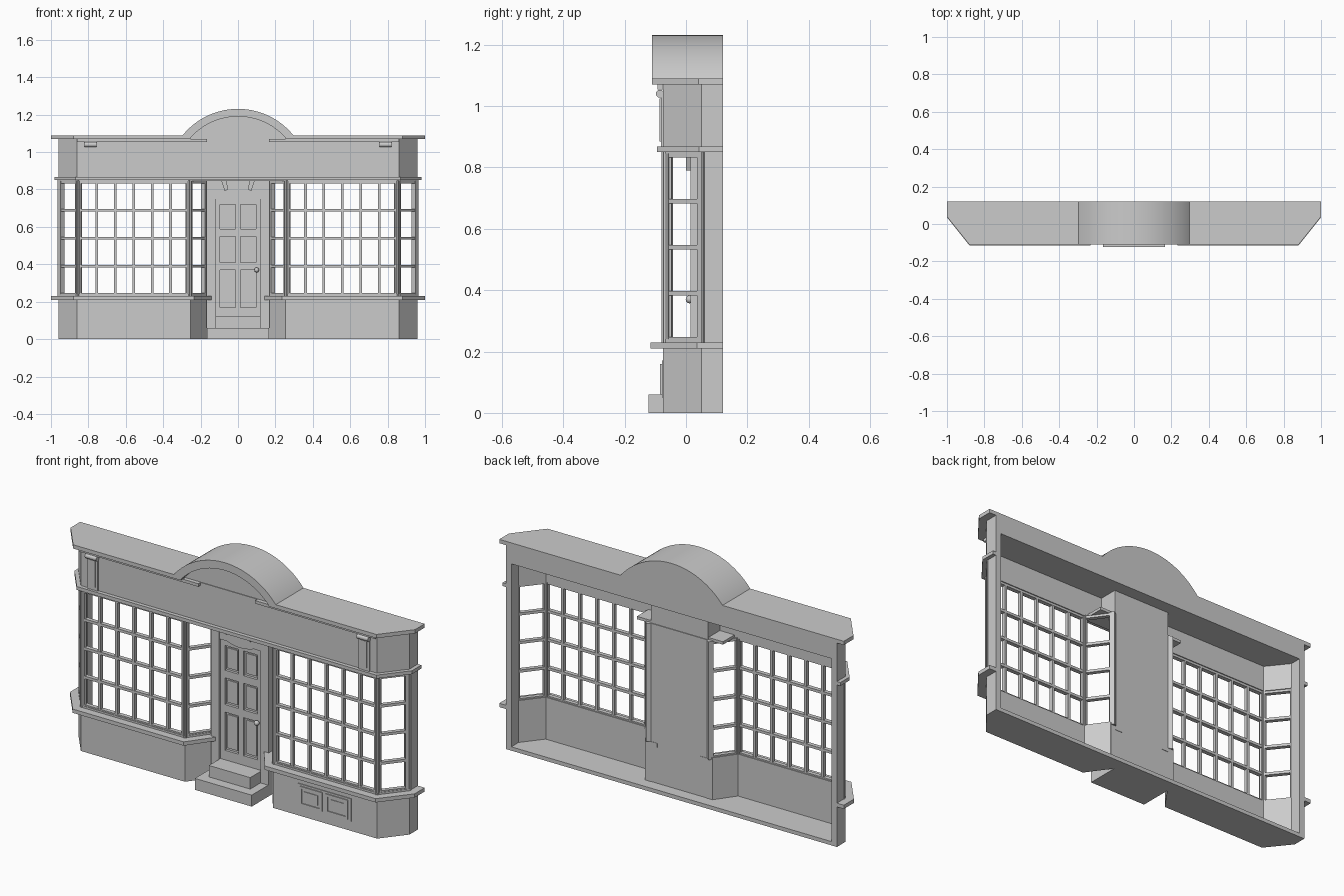
import bpy, bmesh, math
from mathutils import Vector, Matrix

if "Cube" in bpy.data.objects:
    bpy.data.objects.remove(bpy.data.objects["Cube"])

GREY = (0.6, 0.6, 0.6, 1)
grey = bpy.data.materials.new("plain grey")
grey.use_nodes = True
grey.diffuse_color = GREY
grey.node_tree.nodes["Principled BSDF"].inputs["Base Color"].default_value = GREY


def finish(name, bm, mirror=False, smooth=False):
    bmesh.ops.recalc_face_normals(bm, faces=bm.faces)
    mesh = bpy.data.meshes.new(name)
    bm.to_mesh(mesh)
    bm.free()
    mesh.materials.append(grey)
    ob = bpy.data.objects.new(name, mesh)
    bpy.context.collection.objects.link(ob)
    if mirror:
        ob.modifiers.new("mirror", 'MIRROR').use_mirror_merge = False
    if smooth:
        bpy.ops.object.select_all(action='DESELECT')
        ob.select_set(True)
        bpy.context.view_layer.objects.active = ob
        bpy.ops.object.shade_smooth_by_angle(angle=math.radians(30))
    return ob


def add_box(bm, x0, x1, y0, y1, z0, z1):
    size = Matrix.Diagonal((x1 - x0, y1 - y0, z1 - z0, 1))
    mid = Matrix.Translation(((x0 + x1) / 2, (y0 + y1) / 2, (z0 + z1) / 2))
    bmesh.ops.create_cube(bm, size=1, matrix=mid @ size)


def boxes(name, items, mirror=False):
    bm = bmesh.new()
    for item in items:
        add_box(bm, *item)
    return finish(name, bm, mirror)


def prism(name, pts, lo, hi, axis='z', mirror=False, smooth=False):
    """Extrude a plan outline in z, or an elevation outline in y."""
    bm = bmesh.new()
    put = (lambda p, h: (p[0], p[1], h)) if axis == 'z' else (lambda p, h: (p[0], h, p[1]))
    a = [bm.verts.new(put(p, lo)) for p in pts]
    b = [bm.verts.new(put(p, hi)) for p in pts]
    bm.faces.new(a)
    bm.faces.new(b)
    for i in range(len(pts)):
        j = (i + 1) % len(pts)
        bm.faces.new((a[i], a[j], b[j], b[i]))
    return finish(name, bm, mirror, smooth)


def offset(path, d):
    """Mitred offset of an open plan path; positive goes indoors."""
    pts = [Vector(p) for p in path]
    norms = []
    for p, q in zip(pts, pts[1:]):
        t = (q - p).normalized()
        norms.append(Vector((t.y, -t.x)))
    out = []
    for i, p in enumerate(pts):
        n0, n1 = norms[max(i - 1, 0)], norms[min(i, len(norms) - 1)]
        m = (n0 + n1).normalized()
        out.append(p + m * (d / m.dot(n0)))
    return out


def band(name, path, inner, outer, z0, z1, mirror=False):
    outline = offset(path, outer) + offset(path, inner)[::-1]
    return prism(name, outline, z0, z1, mirror=mirror)


def both(path):
    return path + [(-x, y) for x, y in reversed(path)]


# Plan lines
BAY = [(.96, .12), (.96, .05), (.86, -.075), (.255, -.075), (.165, .05), (.165, .06)]
FRONT = both(BAY[:3])
WALL = .03

# Walls
prism("floor", both(BAY[:5]), 0, .02)
band("bay_base", BAY, WALL, 0, 0, .24, True)
band("side_pier", BAY[:2], WALL, 0, .2, 1, True)
band("fascia", FRONT, WALL, 0, .845, 1)
prism("header", FRONT, .98, 1.07)
band("window_sill", BAY, .01, -.04, .21, .23, True)
band("fascia_moulding", FRONT, .01, -.02, .85, .868)

# Bay window glazing bars
bm = bmesh.new()
line = offset(BAY, .014)[1:5]
for (p, q), cols in zip(zip(line, line[1:]), (1, 6, 1)):
    d = q - p
    turn = Matrix.Rotation(math.atan2(d.y, d.x), 4, 'Z')

    def bar(pos, z, sx, sy, sz):
        m = Matrix.Translation((pos.x, pos.y, z)) @ turn @ Matrix.Diagonal((sx, sy, sz, 1))
        bmesh.ops.create_cube(bm, size=1, matrix=m)

    for i in range(cols + 1):
        end = i in (0, cols)
        bar(p + d * (i / cols), .54, .026 if end else .014, .026 if end else .02, .62)
    for k in range(5):
        bar((p + q) / 2, .24 + .15 * k, d.length, .022, .014)
finish("window_bars", bm, mirror=True)

# Cornice with a break for the arch
prism("cornice", both([(1, .12), (1, .04), (.88, -.11), (.255, -.11), (.255, -.07)]), 1.07, 1.09)
boxes("cornice_strip", [(.165, .86, -.093, -.07, 1.054, 1.07)], True)


# Arched pediment
def arc(r, z_end, n=40):
    a0 = math.asin((z_end - .85) / r)
    return [(r * math.cos(a0 + (math.pi - 2 * a0) * i / n),
             .85 + r * math.sin(a0 + (math.pi - 2 * a0) * i / n)) for i in range(n + 1)]


prism("arch_body", arc(.381, 1.072), -.075, .12, 'y', smooth=True)
prism("arch_band", arc(.381, 1.072) + arc(.34, 1.072)[::-1], -.11, -.07, 'y', smooth=True)

# Fascia brackets with rounded caps
boxes("fascia_bracket", [(.757, .82, -.082, -.07, .868, 1.045),
                         (.77, .807, -.087, -.08, .885, 1.025)], True)
bm = bmesh.new()
cap = Matrix.Translation((.7885, -.085, 1.04)) @ Matrix.Rotation(math.pi / 2, 4, 'Y')
bmesh.ops.create_cone(bm, cap_ends=True, segments=16, radius1=.013, radius2=.013,
                      depth=.066, matrix=cap)
finish("bracket_cap", bm, mirror=True, smooth=True)

# Doorway
boxes("door_wall", [(-.165, .165, .04, .058, 0, .85)])
boxes("doorway_block", [(-.165, .165, -.05, .054, .85, .985)])
boxes("doorway_ceiling", [(-.25, .25, -.074, .05, .845, .86)])
boxes("door_jamb", [(.12, .168, .015, .05, .06, .85)], True)
dip = [(.08 - .16 * i / 12, .735 + .015 * abs(1 - i / 6) ** 2) for i in range(13)]
prism("door_head", [(-.12, .85), (.12, .85), (.12, .75)] + dip + [(-.12, .75)], .018, .05, 'y')
for s in (1, -1):
    prism("head_bracket", [(s * .07, .79), (s * .09, .85), (s * .06, .85), (s * .055, .8)],
          .0, .03, 'y')

# Six-panel door
ROWS = ((.17, .37), (.41, .55), (.59, .72))
rails = [(.095, .12, .026, .045, .12, .76), (0, .014, .026, .045, .12, .76)]
cuts = [.12] + [z for row in ROWS for z in row] + [.76]
rails += [(0, .12, .026, .045, cuts[i], cuts[i + 1]) for i in range(0, len(cuts), 2)]
boxes("door_frame", rails, True)
boxes("door_panels", [(.026, .083, .033, .045, a + .012, b - .012) for a, b in ROWS], True)
bm = bmesh.new()
bmesh.ops.create_uvsphere(bm, u_segments=16, v_segments=10, radius=.013,
                          matrix=Matrix.Translation((.1, .012, .37)))
finish("door_knob", bm, smooth=True)

# Steps
boxes("lower_step", [(-.165, .165, -.122, .05, 0, .06)])
boxes("upper_step", [(-.12, .12, -.07, .05, .06, .12)])

# Panelled plate on one base
items = [(.4, .71, -.079, -.07, .05, .17)]
for x in (.415, .565):
    x1, z0, z1, w = x + .13, .06, .16, .012
    items += [(x, x1, -.084, -.07, z0, z0 + w), (x, x1, -.084, -.07, z1 - w, z1),
              (x, x + w, -.084, -.07, z0, z1), (x1 - w, x1, -.084, -.07, z0, z1),
              (x + .026, x1 - .026, -.082, -.07, z0 + .024, z1 - .024)]
boxes("base_panels", items)
